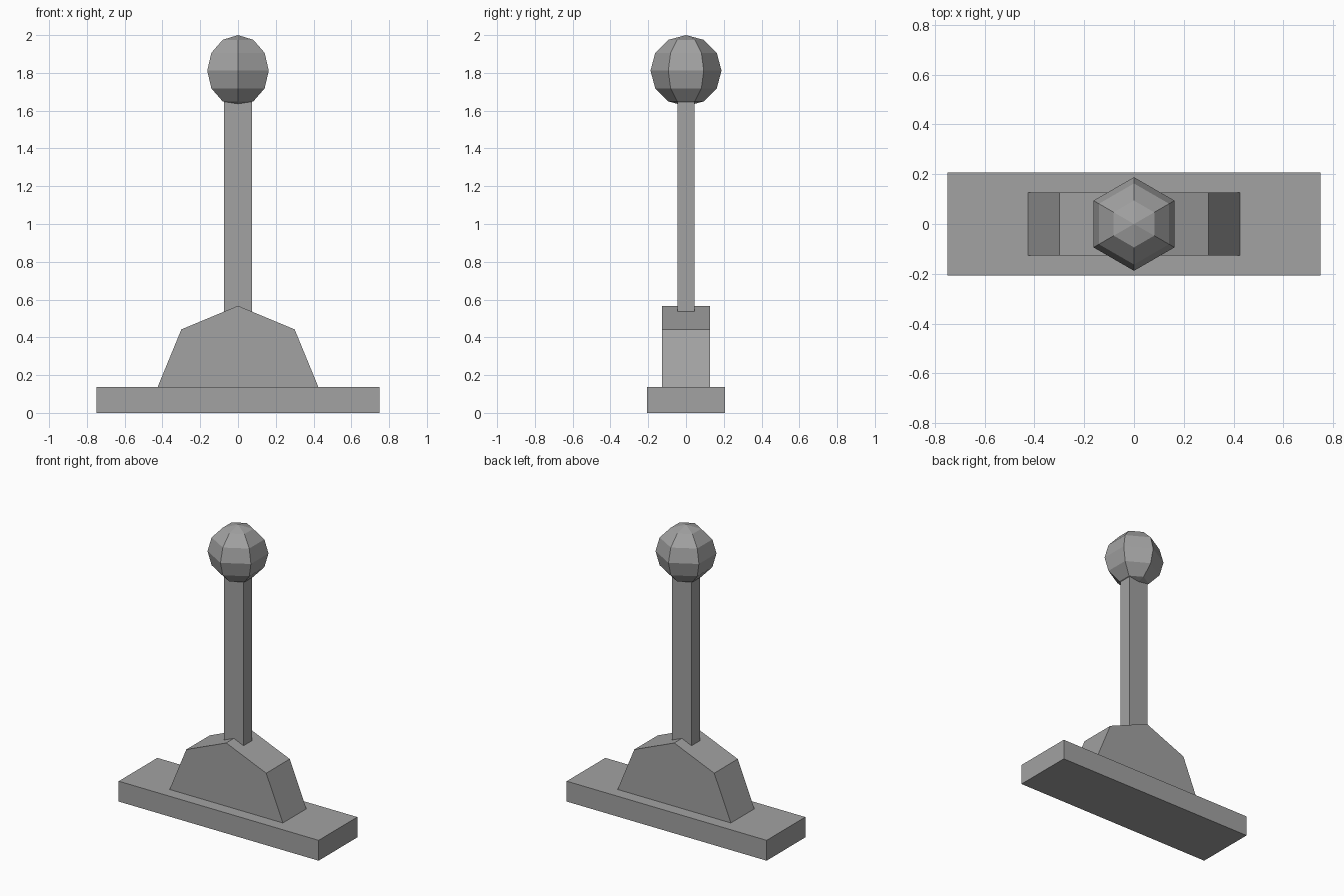
import bpy
import bmesh

cube = bpy.data.objects.get("Cube")
if cube:
    bpy.data.objects.remove(cube, do_unlink=True)

GREY = (0.36, 0.36, 0.36, 1)
grey = bpy.data.materials.new("plain grey")
grey.use_nodes = True
grey.diffuse_color = GREY
grey.node_tree.nodes["Principled BSDF"].inputs["Base Color"].default_value = GREY


def finish(name, bm):
    """Turn a bmesh into a flat-shaded grey object."""
    bmesh.ops.recalc_face_normals(bm, faces=bm.faces)
    mesh = bpy.data.meshes.new(name)
    bm.to_mesh(mesh)
    bm.free()
    mesh.materials.append(grey)
    obj = bpy.data.objects.new(name, mesh)
    bpy.context.collection.objects.link(obj)
    return obj


def prism(name, profile, half_depth):
    """Extrude an x-z profile symmetrically along y."""
    bm = bmesh.new()
    face = bm.faces.new([bm.verts.new((x, -half_depth, z)) for x, z in profile])
    extruded = bmesh.ops.extrude_face_region(bm, geom=[face])["geom"]
    verts = [v for v in extruded if isinstance(v, bmesh.types.BMVert)]
    bmesh.ops.translate(bm, verts=verts, vec=(0, 2 * half_depth, 0))
    return finish(name, bm)


def box(name, half_width, half_depth, bottom, top):
    w = half_width
    return prism(name, [(-w, bottom), (w, bottom), (w, top), (-w, top)], half_depth)


# Base plate
box("base_plate", 0.75, 0.207, 0, 0.138)

# Tapered housing with a peaked top
prism("housing", [(-0.425, 0.138), (0.425, 0.138), (0.3, 0.442),
                  (0, 0.567), (-0.3, 0.442)], 0.126)

# Lever shaft, sunk into the housing and the knob
box("lever_shaft", 0.073, 0.045, 0.5, 1.66)

# Faceted ball knob
bm = bmesh.new()
bmesh.ops.create_uvsphere(bm, u_segments=6, v_segments=6, radius=0.188)
knob = finish("lever_knob", bm)
knob.location.z = 1.812
